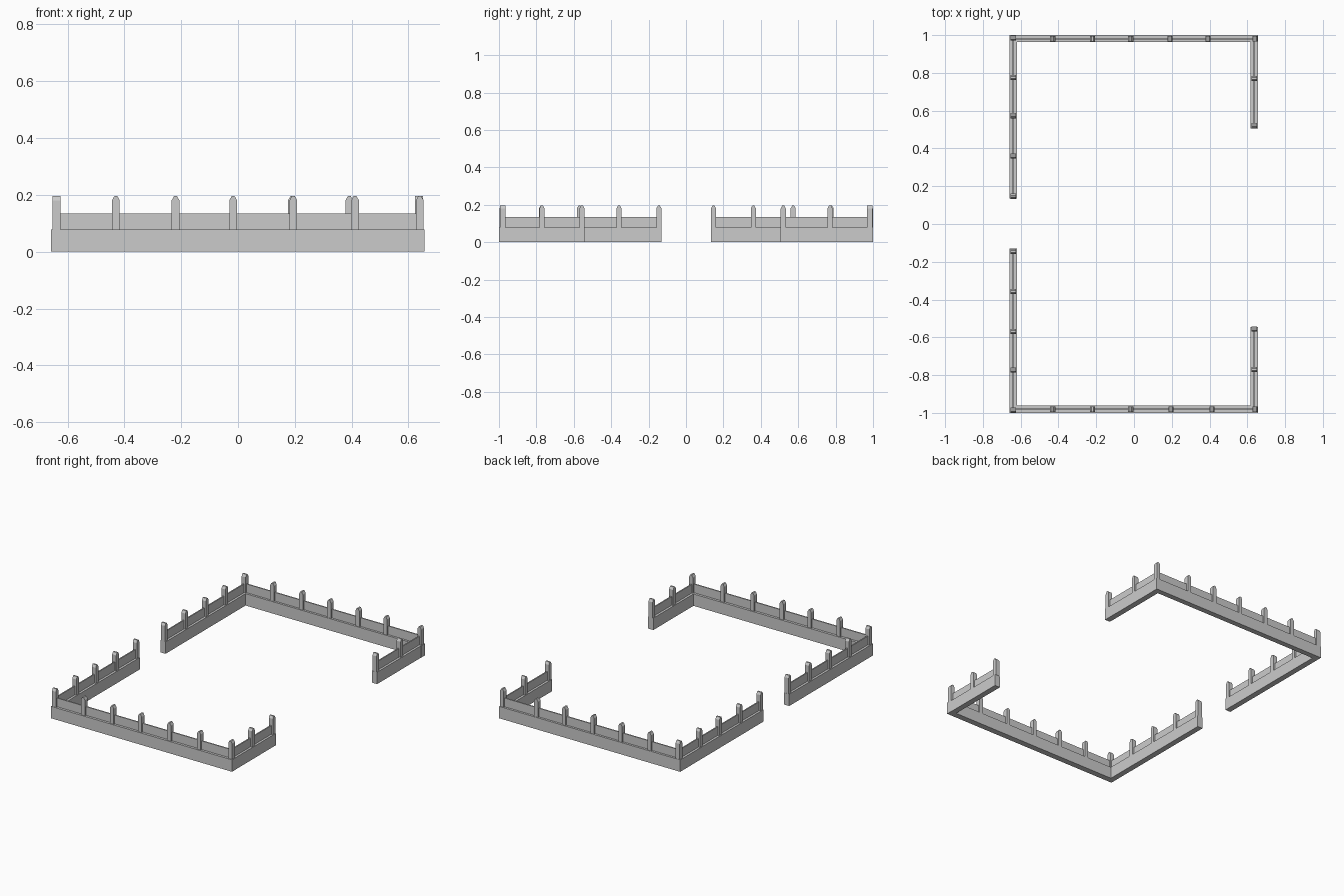
import bpy

if "Cube" in bpy.data.objects:
    bpy.data.objects.remove(bpy.data.objects["Cube"])

BASE_H, PANEL_H, SHOULDER, TOP = 0.078, 0.135, 0.181, 0.196


def make(name, verts, faces):
    mesh = bpy.data.meshes.new(name)
    mesh.from_pydata(verts, [], faces)
    obj = bpy.data.objects.new(name, mesh)
    bpy.context.collection.objects.link(obj)
    return obj


def prism(name, profile, d0, d1, place):
    """Extrude an (along, z) profile across the wall from d0 to d1."""
    n = len(profile)
    verts = [place(a, d, z) for d in (d0, d1) for a, z in profile]
    faces = [tuple(range(n)), tuple(range(2 * n - 1, n - 1, -1))]
    faces += [(i, i + n, (i + 1) % n + n, (i + 1) % n) for i in range(n)]
    obj = make(name, verts, faces)
    # consistent outward normals
    import bmesh
    bm = bmesh.new()
    bm.from_mesh(obj.data)
    bmesh.ops.recalc_face_normals(bm, faces=bm.faces)
    bm.to_mesh(obj.data)
    bm.free()
    return obj


def rect(a0, a1, z0, z1):
    return [(a0, z0), (a1, z0), (a1, z1), (a0, z1)]


def wall(name, axis, centre, width, a0, a1, p0, p1, posts):
    if axis == 'x':
        place = lambda a, d, z: (a, centre + d, z)
    else:
        place = lambda a, d, z: (centre + d, a, z)
    # kerb and thin panel on top of it
    prism(name + "_base", rect(a0, a1, 0, BASE_H), -width / 2, width / 2, place)
    prism(name + "_panel", rect(p0, p1, BASE_H, PANEL_H), -0.004, 0.004, place)
    # posts with chamfered tops
    for i, c in enumerate(posts):
        w, t = 0.0135, 0.005
        prof = [(c - w, BASE_H), (c + w, BASE_H), (c + w, SHOULDER),
                (c + t, TOP), (c - t, TOP), (c - w, SHOULDER)]
        prism(f"{name}_post_{i + 1}", prof, -0.0145, 0.0145, place)


# long walls at front and back
wall("front_wall", 'x', -0.98, 0.04, -0.62, 0.657, -0.625, 0.65,
     [-0.43, -0.22, -0.017, 0.195, 0.412, 0.64])
wall("back_wall", 'x', 0.982, 0.036, -0.62, 0.657, -0.625, 0.65,
     [-0.43, -0.22, -0.017, 0.19, 0.392, 0.64])

# left walls either side of the wide opening
wall("left_front_wall", 'y', -0.639, 0.038, -1.0, -0.131, -0.98, -0.14,
     [-0.984, -0.772, -0.57, -0.358, -0.145])
wall("left_back_wall", 'y', -0.639, 0.038, 0.134, 1.0, 0.14, 0.98,
     [0.985, 0.776, 0.573, 0.36, 0.147])

# short right walls
wall("right_front_wall", 'y', 0.637, 0.038, -0.96, -0.544, -0.98, -0.55,
     [-0.77, -0.556])
wall("right_back_wall", 'y', 0.637, 0.038, 0.506, 0.964, 0.51, 0.98,
     [0.77, 0.52])
